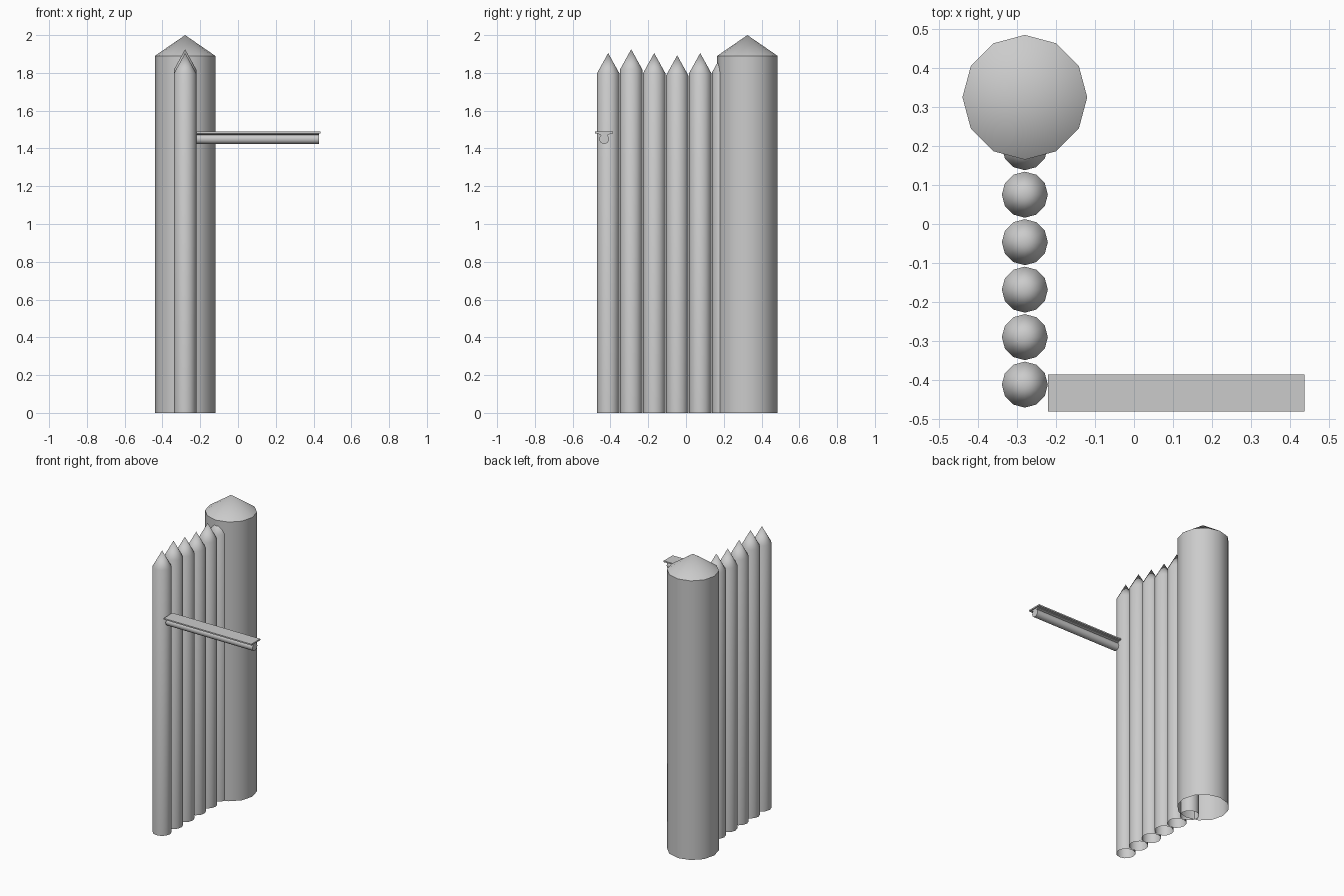
import bpy, bmesh, math

if "Cube" in bpy.data.objects:
    bpy.data.objects.remove(bpy.data.objects["Cube"])

grey = bpy.data.materials.new("plain_grey")
grey.diffuse_color = (0.6, 0.6, 0.6, 1)
grey.use_nodes = True
grey.node_tree.nodes["Principled BSDF"].inputs["Base Color"].default_value = grey.diffuse_color


def finish(name, bm, smooth=True):
    bmesh.ops.recalc_face_normals(bm, faces=bm.faces)
    mesh = bpy.data.meshes.new(name)
    bm.to_mesh(mesh)
    bm.free()
    mesh.materials.append(grey)
    obj = bpy.data.objects.new(name, mesh)
    bpy.context.collection.objects.link(obj)
    if smooth:
        bpy.ops.object.select_all(action='DESELECT')
        obj.select_set(True)
        bpy.context.view_layer.objects.active = obj
        bpy.ops.object.shade_smooth_by_angle(angle=math.radians(40))
    return obj


def pointed_post(name, x, y, radius, shoulder, tip, sides=12):
    """Hollow post, open at the foot, with a conical point."""
    bm = bmesh.new()
    angles = [2 * math.pi * i / sides for i in range(sides)]
    rings = [[bm.verts.new((x + radius * math.cos(a), y + radius * math.sin(a), z))
              for a in angles] for z in (0, shoulder)]
    apex = bm.verts.new((x, y, tip))
    low, high = rings
    for i in range(sides):
        j = (i + 1) % sides
        bm.faces.new((low[i], low[j], high[j], high[i]))
        bm.faces.new((high[i], high[j], apex))
    return finish(name, bm)


def extrude_x(name, profile, x0, x1, smooth):
    """Extrude a closed (y, z) profile along x."""
    bm = bmesh.new()
    face = bm.faces.new([bm.verts.new((x0, y, z)) for y, z in profile])
    ext = bmesh.ops.extrude_face_region(bm, geom=[face], use_keep_orig=True)
    moved = [g for g in ext["geom"] if isinstance(g, bmesh.types.BMVert)]
    bmesh.ops.translate(bm, vec=(x1 - x0, 0, 0), verts=moved)
    return finish(name, bm, smooth)


# Row of palisade stakes with slightly varied points
tips = [1.905, 1.925, 1.905, 1.893, 1.905, 1.91]
for i, tip in enumerate(tips):
    pointed_post(f"stake_{i + 1}", -0.28, -0.412 + 0.1218 * i, 0.059, tip - 0.107, tip)

# Large end post
pointed_post("end_post", -0.28, 0.325, 0.16, 1.89, 2.0)

# Flat plate on top of the arm
yc = -0.4335
extrude_x("arm_plate", [(yc - 0.048, 1.48), (yc + 0.048, 1.48),
                        (yc + 0.048, 1.489), (yc - 0.048, 1.489)], -0.22, 0.437, False)

# Round rail with a flared neck under the plate
rail = [(yc - 0.03, 1.48), (yc - 0.03, 1.476), (yc - 0.016, 1.471)]
for i in range(13):
    a = math.radians(130 + 280 * i / 12)
    rail.append((yc + 0.026 * math.cos(a), 1.45 + 0.026 * math.sin(a)))
rail += [(yc + 0.016, 1.471), (yc + 0.03, 1.476), (yc + 0.03, 1.48)]
extrude_x("arm_rail", rail, -0.22, 0.43, True)
